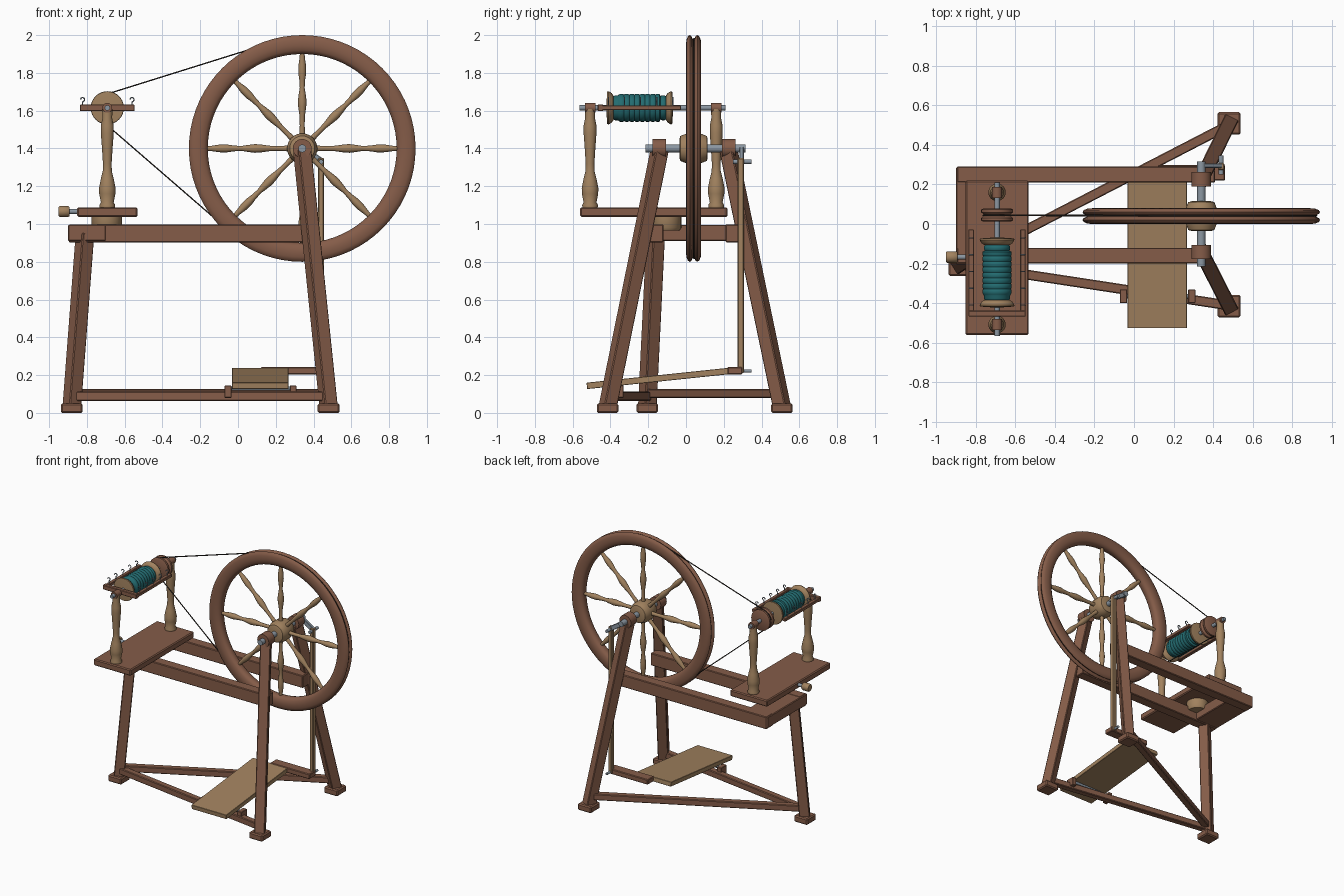
import bpy, bmesh, math
from mathutils import Vector, Matrix

if "Cube" in bpy.data.objects:
    bpy.data.objects.remove(bpy.data.objects["Cube"])


def material(name, rgb):
    m = bpy.data.materials.new(name)
    m.diffuse_color = (*rgb, 1)
    m.use_nodes = True
    m.node_tree.nodes["Principled BSDF"].inputs["Base Color"].default_value = m.diffuse_color
    return m


BROWN = material("brown wood", (0.235, 0.108, 0.066))
TAN = material("tan wood", (0.36, 0.225, 0.115))
TEAL = material("teal yarn", (0.017, 0.15, 0.165))
METAL = material("steel", (0.26, 0.31, 0.36))
CORD = material("dark cord", (0.03, 0.025, 0.02))


def finish(name, bm, mat, smooth=False, bevel=0):
    bmesh.ops.recalc_face_normals(bm, faces=bm.faces)
    me = bpy.data.meshes.new(name)
    bm.to_mesh(me)
    bm.free()
    me.materials.append(mat)
    ob = bpy.data.objects.new(name, me)
    bpy.context.collection.objects.link(ob)
    if smooth:
        me.polygons.foreach_set("use_smooth", [True] * len(me.polygons))
        me.set_sharp_from_angle(angle=math.radians(40))
    if bevel:
        mod = ob.modifiers.new("edge", 'BEVEL')
        mod.width = bevel
        mod.segments = 1
    return ob


def box(name, x, y, z, mat, bevel=0.005):
    """Box from three (min, max) ranges."""
    bm = bmesh.new()
    bmesh.ops.create_cube(bm, size=1)
    for v in bm.verts:
        v.co = Vector([(r[0] + r[1]) / 2 + c * (r[1] - r[0]) for r, c in zip((x, y, z), v.co)])
    return finish(name, bm, mat, bevel=bevel)


def bar(name, a, b, w, t, mat, bevel=0.005):
    """Rectangular bar running from a to b."""
    a, b = Vector(a), Vector(b)
    d = b - a
    bm = bmesh.new()
    bmesh.ops.create_cube(bm, size=1)
    m = Matrix.Translation((a + b) / 2) @ d.to_track_quat('Z', 'Y').to_matrix().to_4x4()
    bmesh.ops.transform(bm, matrix=m @ Matrix.Diagonal((w, t, d.length, 1)), verts=bm.verts)
    return finish(name, bm, mat, bevel=bevel)


def lathe(name, profile, origin, axis, mat, n=24, closed=False):
    """Turn (radius, height) points about an axis through origin."""
    bm = bmesh.new()
    m = Matrix.Translation(origin) @ Vector(axis).to_track_quat('Z', 'Y').to_matrix().to_4x4()
    rings = []
    for r, h in profile:
        rings.append([bm.verts.new(m @ Vector((r * math.cos(i * math.tau / n),
                                               r * math.sin(i * math.tau / n), h))) for i in range(n)])
    pairs = list(zip(rings, rings[1:])) + ([(rings[-1], rings[0])] if closed else [])
    for p, q in pairs:
        for i in range(n):
            j = (i + 1) % n
            bm.faces.new((p[i], p[j], q[j], q[i]))
    if not closed:
        bm.faces.new(rings[0])
        bm.faces.new(rings[-1])
    return finish(name, bm, mat, smooth=True)


def rod(name, a, b, r, mat, n=16):
    d = Vector(b) - Vector(a)
    return lathe(name, [(r, 0), (r, d.length)], a, d, mat, n)


def wire(name, pts, r, mat, cyclic=False):
    cu = bpy.data.curves.new(name, 'CURVE')
    cu.dimensions = '3D'
    cu.bevel_depth = r
    cu.bevel_resolution = 1
    cu.use_fill_caps = True
    sp = cu.splines.new('POLY')
    sp.points.add(len(pts) - 1)
    for p, c in zip(sp.points, pts):
        p.co = (*c, 1)
    sp.use_cyclic_u = cyclic
    cu.materials.append(mat)
    ob = bpy.data.objects.new(name, cu)
    bpy.context.collection.objects.link(ob)


Y = (0, 1, 0)
HX, HY, HZ = 0.34, 0.04, 1.4       # wheel centre
FX, FZ = -0.692, 1.615             # flyer spindle line

# Drive wheel: grooved rim, turned hub and eight turned spokes
half = [(0.5, 0.008), (0.505, 0.024), (0.52, 0.035), (0.545, 0.04), (0.575, 0.038),
        (0.594, 0.03), (0.6, 0.02), (0.596, 0.012), (0.578, 0.003)]
rim = [(r, -h) for r, h in half] + [(r, h) for r, h in reversed(half)]
lathe("wheel_rim", rim, (HX, HY, HZ), Y, BROWN, 72, closed=True)
lathe("wheel_hub", [(0.05, -0.075), (0.066, -0.07), (0.074, -0.05), (0.08, -0.03), (0.08, 0.03),
                    (0.074, 0.05), (0.066, 0.07), (0.05, 0.075)], (HX, HY, HZ), Y, TAN, 32)
spoke = [(0.016, 0.06), (0.013, 0.12), (0.014, 0.17), (0.021, 0.22), (0.023, 0.25), (0.018, 0.29),
         (0.013, 0.32), (0.015, 0.36), (0.021, 0.40), (0.020, 0.44), (0.014, 0.48), (0.012, 0.515)]
for i in range(8):
    a = i * math.tau / 8
    lathe("wheel_spoke", spoke, (HX, HY, HZ), (math.cos(a), 0, math.sin(a)), TAN, 12)

# Axle, bearings, crank and connecting rod
rod("wheel_axle", (HX, -0.215, HZ), (HX, 0.315, HZ), 0.021, METAL)
for y0, y1 in ((-0.178, -0.105), (0.19, 0.262)):
    rod("axle_bearing", (HX, y0, HZ), (HX, y1, HZ), 0.05, BROWN, 24)
bar("crank_arm", (HX, 0.295, HZ), (0.445, 0.295, 1.33), 0.022, 0.034, METAL, 0.003)
rod("crank_pin", (0.44, 0.25, 1.33), (0.44, 0.347, 1.33), 0.012, METAL)
box("footman_rod", (0.424, 0.456), (0.272, 0.308), (0.21, 1.35), TAN)
rod("footman_pin", (0.44, 0.25, 0.222), (0.44, 0.347, 0.222), 0.009, METAL)

# Three splayed legs with feet
legs = [((-0.81, -0.16, 0.95), (-0.88, -0.205, 0.03)),
        ((HX, -0.14, 1.39), (0.48, -0.415, 0.03)),
        ((HX, 0.225, 1.39), (0.48, 0.508, 0.03))]
for top, foot in legs:
    bar("leg", foot, top, 0.075, 0.075, BROWN)
    fx, fy, _ = foot
    box("foot", (fx - 0.058, fx + 0.058), (fy - 0.057, fy + 0.057), (0, 0.05), BROWN, 0.008)

# Stretchers, and brackets that carry the treadle
bar("front_stretcher", (-0.875, -0.205, 0.088), (0.47, -0.41, 0.088), 0.05, 0.048, BROWN)
bar("rear_stretcher", (-0.875, -0.2, 0.103), (0.47, 0.495, 0.103), 0.05, 0.048, BROWN)
for x in (-0.053, 0.292):
    box("treadle_bracket", (x - 0.018, x + 0.018), (-0.4, -0.33), (0.08, 0.145), BROWN, 0.003)
rod("treadle_pivot", (-0.06, -0.365, 0.13), (0.3, -0.365, 0.13), 0.011, METAL)
bar("treadle_board", (0.118, -0.525, 0.143), (0.118, 0.23, 0.222), 0.3, 0.034, TAN, 0.002)
box("treadle_arm", (0.12, 0.46), (0.22, 0.298), (0.203, 0.243), BROWN)

# Bench rails and end block
for y0, x1 in ((-0.2, 0.39), (0.21, 0.41)):
    box("bench_rail", (-0.895, x1), (y0, y0 + 0.08), (0.902, 0.998), BROWN)
box("bench_end_block", (-0.9, -0.7), (-0.204, 0.285), (0.91, 0.996), BROWN)

# Table on its pedestal, with tension knob
box("table", (-0.852, -0.532), (-0.56, 0.22), (1.038, 1.088), BROWN, 0.007)
lathe("table_pedestal", [(0.07, 0.965), (0.08, 0.98), (0.08, 1.04)], (-0.695, -0.105, 0), (0, 0, 1), TAN, 32)
rod("knob_shaft", (-0.9, -0.167, 1.066), (-0.84, -0.167, 1.066), 0.013, METAL)
lathe("tension_knob", [(0.024, 0), (0.029, 0.006), (0.029, 0.052), (0.024, 0.058)],
      (-0.95, -0.167, 1.066), (1, 0, 0), TAN)

# Turned uprights with bearings for the spindle
upright = [(0.04, 1.085), (0.042, 1.1), (0.034, 1.115), (0.043, 1.16), (0.044, 1.19), (0.034, 1.24),
           (0.024, 1.28), (0.023, 1.32), (0.028, 1.4), (0.034, 1.48), (0.034, 1.52), (0.026, 1.56), (0.027, 1.61)]
for y in (-0.508, 0.16):
    lathe("upright", upright, (FX, y, 0), (0, 0, 1), TAN)
    rod("spindle_bearing", (FX, y - 0.028, FZ), (FX, y + 0.028, FZ), 0.026, BROWN)
rod("flyer_spindle", (FX, -0.565, FZ), (FX, 0.21, FZ), 0.014, METAL)

# Grooved pulley
lathe("flyer_pulley", [(0.07, -0.033), (0.08, -0.028), (0.08, -0.014), (0.066, -0.002), (0.066, 0.002),
                       (0.08, 0.014), (0.08, 0.028), (0.07, 0.033)], (FX, 0.045, FZ), Y, BROWN, 32)

# Bobbin ends and ridged yarn
for y, s in ((-0.385, -1), (-0.105, 1)):
    lathe("bobbin_flange", [(0.066, 0), (0.078, 0.008), (0.088, 0.025), (0.086, 0.032), (0.03, 0.036)],
          (FX, y, FZ), (0, s, 0), TAN, 32)
yarn = [(0.055, -0.39)]
for i in range(10):
    y = -0.383 + i * 0.0276
    r = 0.066 if i in (0, 9) else 0.074
    yarn += [(r - 0.004, y), (r, y + 0.007), (r, y + 0.021)]
yarn += [(0.06, -0.105), (0.05, -0.1)]
lathe("yarn", yarn, (FX, 0, FZ), Y, TEAL, 28)

# Flyer frame with hooks along both arms
box("flyer_crossbar", (FX - 0.145, FX + 0.145), (-0.468, -0.437), (FZ - 0.018, FZ + 0.018), BROWN, 0.004)
for s in (-1, 1):
    x = FX + s * 0.131
    box("flyer_arm", (x - 0.014, x + 0.014), (-0.465, -0.027), (FZ - 0.012, FZ + 0.012), BROWN, 0.003)
    for i in range(5):
        y = -0.41 + i * 0.085
        pts = [(x, y, FZ + 0.008), (x, y, FZ + 0.03)]
        pts += [(x - 0.011 * math.cos(t), y, FZ + 0.044 + 0.011 * math.sin(t))
                for t in [math.radians(d) for d in (270, 225, 180, 135, 90, 45, 0)]][1:]
        wire("flyer_hook", pts, 0.0035, METAL)

# Drive cord tangent to wheel and pulley
R, r = 0.583, 0.07
dx, dz = HX - FX, HZ - FZ
base, alpha = math.atan2(dz, dx), math.asin((R - r) / math.hypot(dx, dz))
up, low = base + alpha + math.pi / 2, base - alpha - math.pi / 2
cord = []
for i in range(49):
    a = up + (low - up) * i / 48
    cord.append((HX + R * math.cos(a), 0.042, HZ + R * math.sin(a)))
for i in range(17):
    a = low + (up - math.tau - low) * i / 16
    cord.append((FX + r * math.cos(a), 0.044, FZ + r * math.sin(a)))
wire("drive_cord", cord, 0.004, CORD, cyclic=True)
